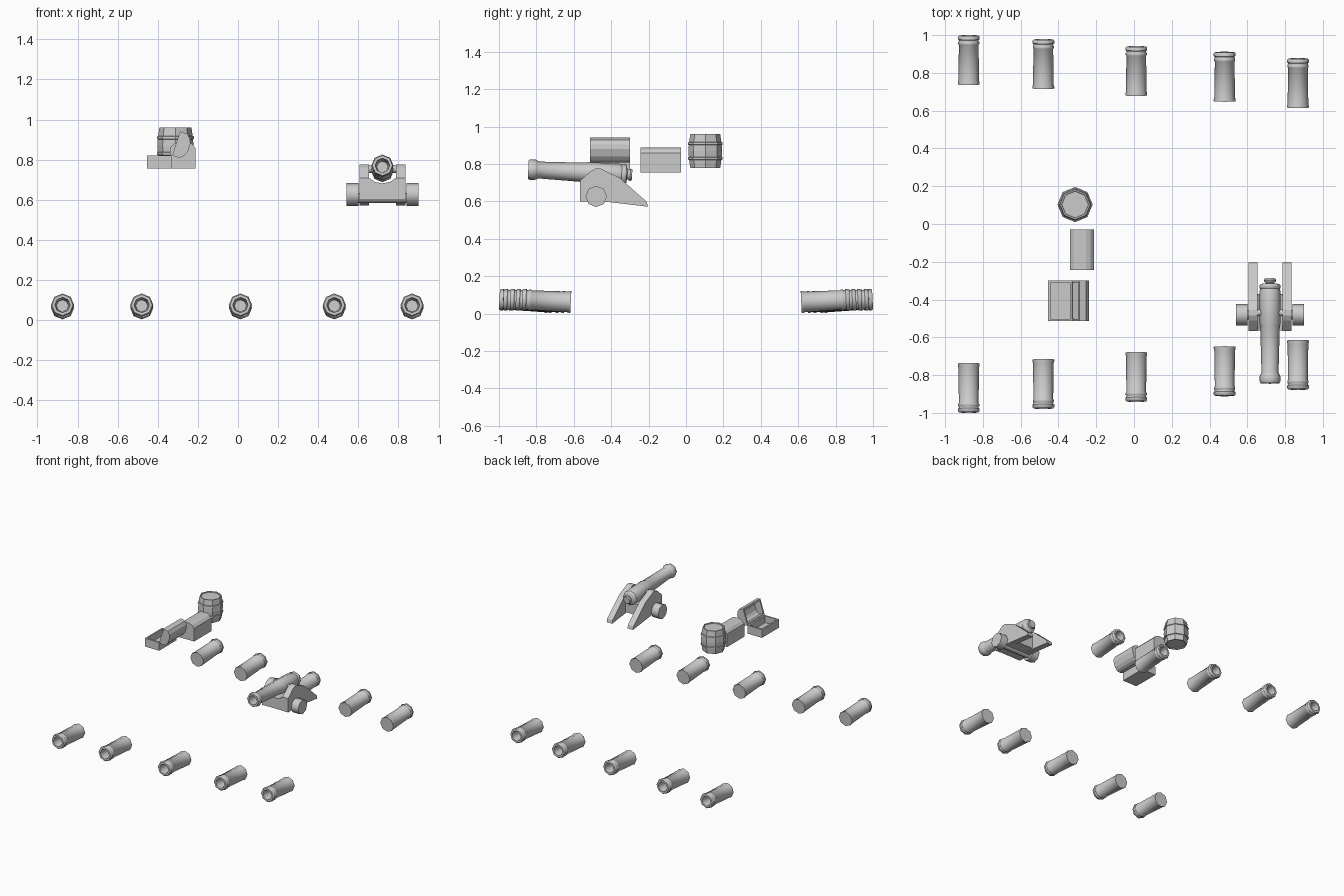
import bpy, bmesh
from math import sin, cos, pi, radians
from mathutils import Matrix, Vector

if "Cube" in bpy.data.objects:
    bpy.data.objects.remove(bpy.data.objects["Cube"])


def finish(name, bm, mat=None, smooth=False):
    if mat is not None:
        bm.transform(mat)
    bmesh.ops.recalc_face_normals(bm, faces=bm.faces[:])
    me = bpy.data.meshes.new(name)
    bm.to_mesh(me)
    bm.free()
    ob = bpy.data.objects.new(name, me)
    bpy.context.collection.objects.link(ob)
    if smooth:
        bpy.ops.object.select_all(action='DESELECT')
        ob.select_set(True)
        bpy.context.view_layer.objects.active = ob
        bpy.ops.object.shade_smooth_by_angle(angle=radians(46))
    return ob


def lathe(name, prof, mat, n=8, smooth=True):
    """Revolve (radius, height) points around local z."""
    bm = bmesh.new()
    rings = []
    for r, h in prof:
        if r == 0:
            rings.append([bm.verts.new((0, 0, h))] * n)
        else:
            rings.append([bm.verts.new((r * cos(2 * pi * i / n), r * sin(2 * pi * i / n), h))
                          for i in range(n)])
    for a, b in zip(rings, rings[1:]):
        for i in range(n):
            j = (i + 1) % n
            bm.faces.new(list(dict.fromkeys((a[i], a[j], b[j], b[i]))))
    return finish(name, bm, mat, smooth)


def prism(name, pts, a, b, place):
    """Extrude a closed 2D outline from a to b; place maps (u, v, depth) to a point."""
    bm = bmesh.new()
    lo = [bm.verts.new(place(u, v, a)) for u, v in pts]
    hi = [bm.verts.new(place(u, v, b)) for u, v in pts]
    bm.faces.new(lo)
    bm.faces.new(hi)
    for i in range(len(pts)):
        j = (i + 1) % len(pts)
        bm.faces.new((lo[i], lo[j], hi[j], hi[i]))
    return finish(name, bm)


def shell(name, outer, inner, y0, y1, floor, mat):
    """Hollow tray: outlines in x-z, open along the edge from last to first point."""
    bm = bmesh.new()
    sets = [[bm.verts.new((u, y, v)) for u, v in pts]
            for pts, y in ((outer, y0), (outer, y1), (inner, y0 + floor), (inner, y1 - floor))]
    for a, b in ((sets[0], sets[1]), (sets[2], sets[3])):
        for i in range(len(a) - 1):
            bm.faces.new((a[i], a[i + 1], b[i + 1], b[i]))
    for s in sets:
        bm.faces.new(s)
    o0, o1, i0, i1 = sets
    for a, b, c, d in ((o0[0], o1[0], i1[0], i0[0]), (o1[0], o1[-1], i1[-1], i1[0]),
                       (o1[-1], o0[-1], i0[-1], i1[-1]), (o0[-1], o0[0], i0[0], i0[-1])):
        bm.faces.new((a, b, c, d))
    return finish(name, bm, mat)


# Row of gunport barrels on both sides, muzzles outward and slightly raised
gun = [(0, 0), (.058, 0), (.058, .008), (.055, .02), (.052, .21), (.056, .215), (.056, .225),
       (.052, .23), (.053, .236), (.058, .24), (.058, .252), (.052, .26), (.038, .26),
       (.03, .18), (0, .18)]
for i, (x, y) in enumerate([(-.875, .738), (-.48, .717), (.012, .68), (.48, .65), (.868, .616)]):
    for side, label in ((-1, "front"), (1, "back")):
        lathe(f"{label}_gun_{i + 1}", gun,
              Matrix.Translation((x, side * y, .062)) @ Matrix.Rotation(radians(-87 * side), 4, 'X'))

# Deck cannon barrel
CX = .72
big = [(0, 0), (.028, 0), (.033, .01), (.028, .02), (.022, .026), (.05, .03), (.056, .036),
       (.056, .05), (.052, .056), (.056, .07), (.056, .24), (.052, .25), (.045, .50), (.05, .51),
       (.055, .52), (.055, .545), (.05, .556), (.036, .556), (.028, .43), (0, .43)]
lathe("cannon_barrel", big,
      Matrix.Translation((CX, -.288, .742)) @ Matrix.Rotation(radians(87), 4, 'X'))
lathe("trunnion", [(0, -.11), (.018, -.11), (.018, .11), (0, .11)],
      Matrix.Translation((CX, -.47, .753)) @ Matrix.Rotation(pi / 2, 4, 'Y'))

# Carriage: stepped cheeks, curved cross piece, axle and wheels
cheek = [(-.567, .6), (-.567, .71), (-.51, .762), (-.485, .775), (-.455, .775), (-.43, .762),
         (-.355, .727), (-.21, .598), (-.203, .572), (-.44, .6)]
for s, label in ((-1, "left"), (1, "right")):
    prism(f"{label}_cheek", cheek, CX + s * .067, CX + s * .115, lambda u, v, d: (d, u, v))
    lathe(f"{label}_wheel", [(0, 0), (.057, 0), (.057, .06), (0, .06)],
          Matrix.Translation((CX + s * .12, -.48, .627)) @ Matrix.Rotation(s * pi / 2, 4, 'Y'))
cross = [(-.07, .6), (.07, .6), (.07, .712), (.04, .69), (0, .682), (-.04, .69), (-.07, .712)]
prism("cross_piece", cross, -.565, -.37, lambda u, v, d: (CX + u, d, v))
lathe("axle", [(0, -.13), (.025, -.13), (.025, .13), (0, .13)],
      Matrix.Translation((CX, -.48, .61)) @ Matrix.Rotation(pi / 2, 4, 'Y'))

# Keg with two hoops
keg = [(0, .006), (.07, .006), (.072, 0), (.08, 0), (.086, .042), (.092, .044), (.093, .056), (.088, .058),
       (.09, .09), (.088, .122), (.093, .124), (.092, .136), (.086, .138), (.08, .18),
       (.072, .18), (.07, .174), (0, .174)]
lathe("keg", keg, Matrix.Translation((-.312, .103, .78)), smooth=False)

# Chests: hollow base and arched lid hinged on the right edge
W = .126
base_out = [(0, .065), (0, 0), (-W, 0), (-W, .065)]
base_in = [(-.012, .065), (-.012, .012), (-W + .012, .012), (-W + .012, .065)]
lid_out = [(0, 0), (0, .038), (-.018, .058), (-.042, .068), (-W + .042, .068),
           (-W + .018, .058), (-W, .038), (-W, 0)]
lid_in = [(-W / 2 + (u + W / 2) * .81, v * .82) for u, v in lid_out]
for label, x, y0, angle in (("closed", -.213, -.243, 0), ("open", -.328, -.514, 108)):
    origin = Matrix.Translation((x, y0, .756))
    shell(f"{label}_chest_base", base_out, base_in, 0, .215, .012, origin)
    hinge = Matrix.Translation((0, 0, .065)) @ Matrix.Rotation(radians(angle), 4, 'Y')
    shell(f"{label}_chest_lid", lid_out, lid_in, 0, .215, .012, origin @ hinge)
